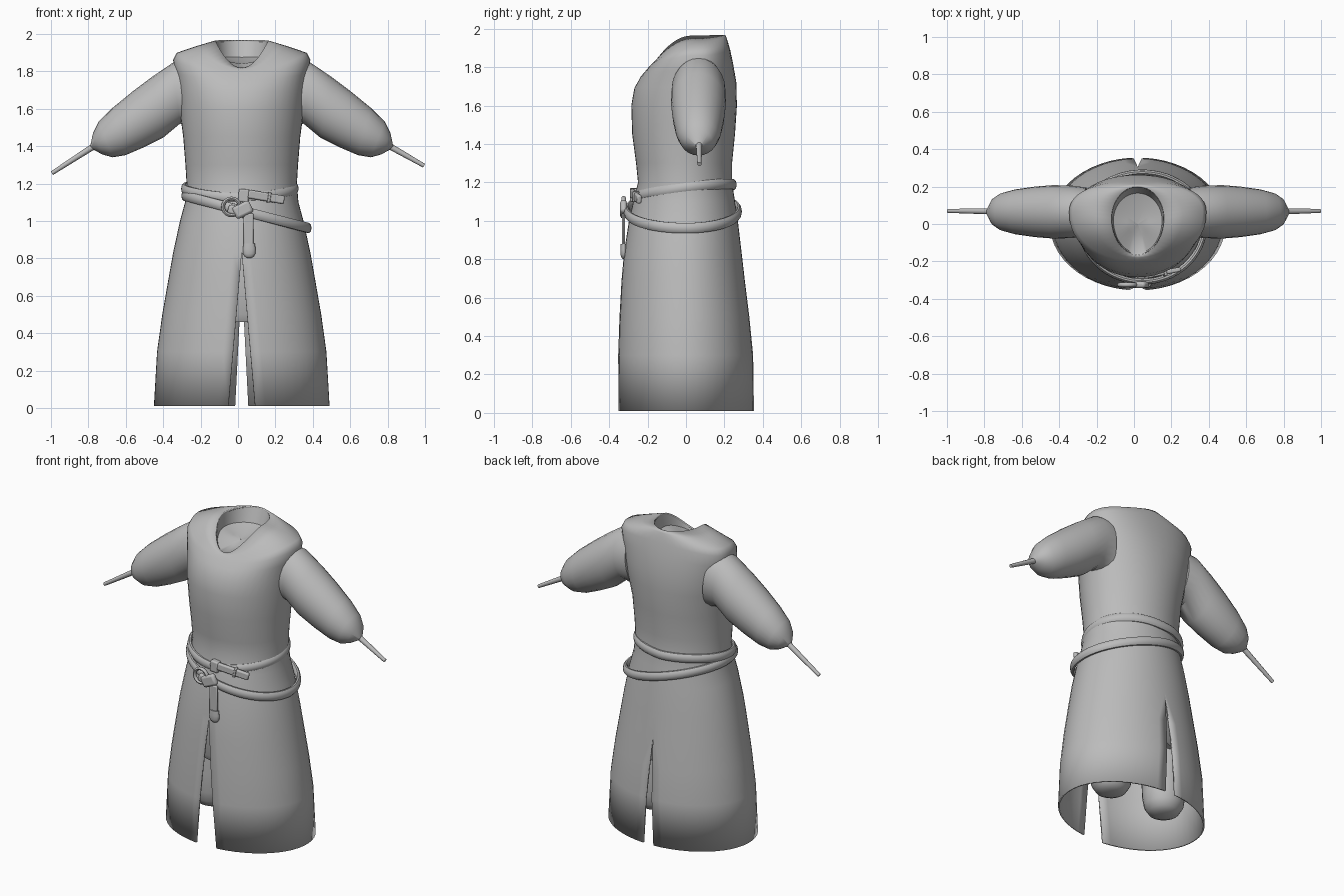
import bpy, bmesh, math
from mathutils import Vector

if "Cube" in bpy.data.objects:
    bpy.data.objects.remove(bpy.data.objects["Cube"])

grey = bpy.data.materials.new("cloth grey")
grey.use_nodes = True
grey.diffuse_color = (0.5, 0.5, 0.5, 1)
grey.node_tree.nodes["Principled BSDF"].inputs["Base Color"].default_value = (0.5, 0.5, 0.5, 1)

XC = 0.02  # centre line of the garment
TAU = 2 * math.pi


def finish(name, bm, angle=50):
    bmesh.ops.remove_doubles(bm, verts=bm.verts[:], dist=0.0005)
    bmesh.ops.recalc_face_normals(bm, faces=bm.faces[:])
    mesh = bpy.data.meshes.new(name)
    bm.to_mesh(mesh)
    bm.free()
    mesh.materials.append(grey)
    obj = bpy.data.objects.new(name, mesh)
    bpy.context.collection.objects.link(obj)
    bpy.ops.object.select_all(action="DESELECT")
    obj.select_set(True)
    bpy.context.view_layer.objects.active = obj
    bpy.ops.object.shade_smooth_by_angle(angle=math.radians(angle))
    return obj


def skin(bm, rings, closed=True, loop=False, cap_start=False, cap_end=False):
    rows = [[bm.verts.new(p) for p in ring] for ring in rings]
    n = len(rows[0])
    for k in range(len(rows) if loop else len(rows) - 1):
        a, b = rows[k], rows[(k + 1) % len(rows)]
        for i in range(n if closed else n - 1):
            j = (i + 1) % n
            bm.faces.new((a[i], a[j], b[j], b[i]))
    if cap_start:
        bm.faces.new(rows[0])
    if cap_end:
        bm.faces.new(rows[-1])


def loft(name, rings, **options):
    bm = bmesh.new()
    skin(bm, rings, **options)
    return finish(name, bm)


def oval(centre, u, v, n=24):
    return [Vector(centre) + Vector(u) * math.cos(TAU * i / n) + Vector(v) * math.sin(TAU * i / n)
            for i in range(n)]


def half_ring(side, front_z, side_z, back_z, width, front, back, mid, power, steps=24):
    # half of one tunic ring, from the front opening to the back opening
    gap_f = 0.072 * max(0, 1 - front_z / 0.83)
    gap_b = 0.036 * max(0, 1 - back_z / 0.7)
    t0, t1 = math.asin(gap_f / width), math.pi - math.asin(gap_b / width)
    points = []
    for i in range(steps + 1):
        t = t0 + (t1 - t0) * i / steps
        c, s = math.cos(t), max(0, math.sin(t))
        depth, end_z = (front - mid, front_z) if c > 0 else (back - mid, back_z)
        points.append((XC + side * width * s ** power,
                       mid + depth * abs(c) ** power,
                       side_z + (end_z - side_z) * c * c))
    return points


# Tunic: skirt with front and back slits, waist, chest, shoulders, neckline
skirt = [(0.01, .465, -.35, .35), (0.3, .448, -.35, .345), (0.5, .42, -.342, .325),
         (0.7, .385, -.33, .30), (0.83, .362, -.318, .285), (1.0, .325, -.292, .265),
         (1.1, .298, -.27, .25), (1.2, .29, -.245, .235), (1.3, .296, -.255, .235),
         (1.45, .308, -.275, .25)]
rows = [(z, z, z, w, f, b, 0.0, 1.0) for z, w, f, b in skirt]
rows += [(1.6, 1.6, 1.6, .328, -.28, .26, .03, .97),
         (1.69, 1.7, 1.72, .338, -.264, .257, .05, .93),
         (1.75, 1.79, 1.82, .35, -.23, .24, .06, .9),
         (1.785, 1.86, 1.89, .362, -.2, .225, .065, .88),
         (1.8, 1.895, 1.925, .345, -.188, .215, .065, .9),
         (1.81, 1.93, 1.95, .24, -.176, .207, .05, .95),
         (1.815, 1.96, 1.965, .14, -.165, .2, .03, 1.0)]
bm = bmesh.new()
for side in (-1, 1):
    skin(bm, [half_ring(side, *row) for row in rows], closed=False)
tunic = finish("tunic", bm)
thick = tunic.modifiers.new("thickness", "SOLIDIFY")
thick.thickness = 0.01
thick.offset = 0

# Sunken lining that closes the neck
bm = bmesh.new()
lining = [rows[-1], (1.81, 1.88, 1.875, .13, -.155, .165, .02, 1.0),
          (1.82, 1.85, 1.85, .06, -.06, .08, .01, 1.0), (1.84, 1.84, 1.84, .001, 0, .001, 0, 1.0)]
for side in (-1, 1):
    skin(bm, [half_ring(side, *row) for row in lining], closed=False)
finish("neck_lining", bm)

# Sleeves: upper point, lower point and half depth of each section
sleeve = [(.29, 1.86, .26, 1.5, .13), (.37, 1.845, .33, 1.52, .14), (.48, 1.77, .42, 1.445, .143),
          (.58, 1.695, .52, 1.395, .135), (.69, 1.605, .62, 1.352, .12),
          (.765, 1.53, .69, 1.34, .1), (.795, 1.47, .745, 1.355, .072), (.81, 1.4, .79, 1.38, .02)]
for side, label in ((1, "left"), (-1, "right")):
    rings = []
    for xt, zt, xb, zb, depth in sleeve:
        centre = (XC + side * (xt + xb) / 2, .065, (zt + zb) / 2)
        rings.append(oval(centre, (side * (xt - xb) / 2, 0, (zt - zb) / 2), (0, depth, 0)))
    loft(label + "_sleeve", rings, cap_start=True, cap_end=True)

    # Thin rod at the cuff
    root = Vector((XC + side * .79, .068, 1.4))
    tip = Vector((side * .995, .07, 1.295 if side > 0 else 1.255))
    across = (tip - root).normalized().cross(Vector((0, 1, 0)))
    loft(label + "_cuff_rod",
         [oval(p, across * r, (0, r, 0), 10) for p, r in ((root, .017), (tip, .011))],
         cap_start=True, cap_end=True)

    # Trouser legs
    leg = [(.6, .12), (.45, .125), (.32, .13), (.2, .125), (.14, .115), (.1, .09), (.08, .05)]
    loft(label + "_leg", [oval((side * .2, .03, z), (r, 0, 0), (0, r, 0)) for z, r in leg],
         cap_start=True, cap_end=True)

# Trouser seat
seat = [(.46, .3, .19), (.5, .32, .21), (.7, .31, .21), (.95, .27, .2)]
loft("trouser_seat", [oval((XC, .01, z), (a, 0, 0), (0, b, 0), 32) for z, a, b in seat],
     cap_start=True, cap_end=True)


# Belts: a rounded strap swept round a tilted oval
def belt(name, xc, width, front, back, height, steps=64):
    rings = []
    for i in range(steps):
        t = TAU * i / steps
        c, s = math.cos(t), math.sin(t)
        x, y = xc + width * c, (back if s > 0 else -front) * s
        out = Vector((c / width, s / (back if s > 0 else -front), 0)).normalized()
        rings.append(oval((x, y, height(x, y)), out * .016, (0, 0, .028), 10))
    return loft(name, rings, loop=True)


belt("upper_belt", .01, .298, -.262, .248, lambda x, y: 1.155 + .13 * y + .06 * abs(x))
belt("lower_belt", .045, .332, -.308, .275, lambda x, y: 1.06 - .26 * x)


# Buckle, knot and hanging strap at the front
def block(name, centre, size, tilt=0.0, turn=0.0, bevel=.008):
    bpy.ops.mesh.primitive_cube_add(size=1, location=centre, rotation=(0, tilt, turn))
    obj = bpy.context.object
    obj.name = name
    obj.scale = size
    bpy.ops.object.transform_apply(location=False, rotation=False, scale=True)
    obj.data.materials.append(grey)
    mod = obj.modifiers.new("soft edges", "BEVEL")
    mod.width, mod.segments = bevel, 2
    bpy.ops.object.shade_smooth_by_angle(angle=math.radians(50))


block("upper_belt_loop", (.03, -.272, 1.135), (.055, .04, .07), .08)
block("upper_belt_end", (.15, -.262, 1.128), (.2, .025, .045), .17, .2)
block("upper_belt_keeper", (.165, -.262, 1.126), (.015, .035, .056), .17, .2, .004)
block("belt_knot", (.025, -.325, 1.06), (.1, .035, .07), -.45, 0, .014)
block("knot_fold", (.0, -.318, 1.05), (.11, .03, .05), .3, 0, .012)
block("hanging_strap", (.056, -.325, .95), (.055, .016, .18))

loft("buckle_ring",
     [oval(Vector((-.035, -.325, 1.075)) + Vector((math.cos(t), 0, math.sin(t))) * .045,
           Vector((math.cos(t), 0, math.sin(t))) * .01, (0, .012, 0), 8)
      for t in (TAU * i / 24 for i in range(24))], loop=True)

# Rounded end of the hanging strap
strap_end = [(.88, .03), (.85, .034), (.825, .033), (.81, .024), (.802, .01)]
loft("hanging_strap_end",
     [oval((.06, -.325, z), (r, 0, 0), (0, r * .5, 0), 16) for z, r in strap_end],
     cap_start=True, cap_end=True)
